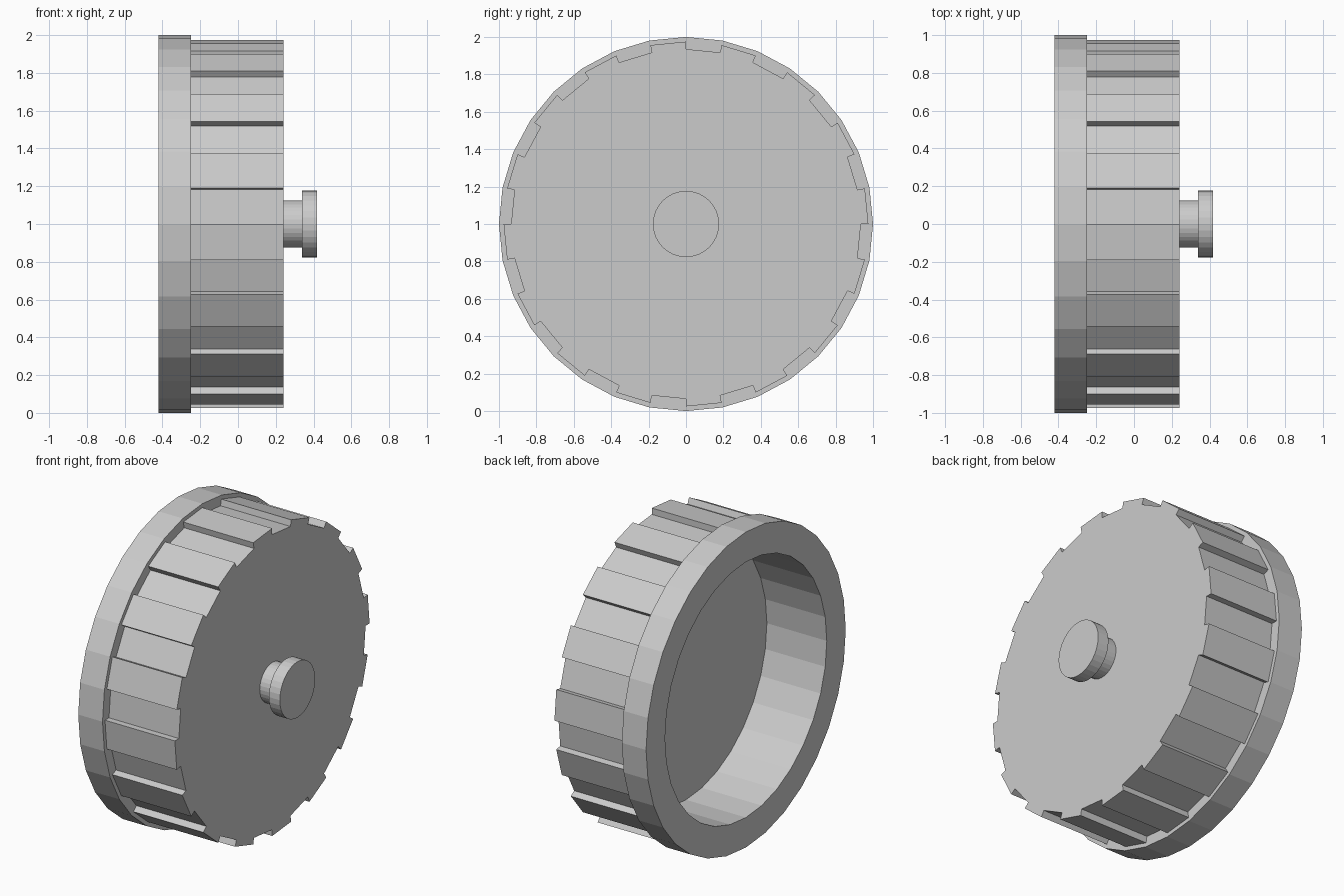
import bpy, bmesh
from math import sin, cos, pi

if "Cube" in bpy.data.objects:
    bpy.data.objects.remove(bpy.data.objects["Cube"])

N = 32          # sides of the round parts
CZ = 1.0        # height of the axle above the ground


def pt(bm, x, r, k):
    a = 2 * pi * k / N
    return bm.verts.new((x, r * cos(a), CZ + r * sin(a)))


def ring(bm, x, r):
    return [pt(bm, x, r, k) for k in range(N)]


def bridge(bm, a, b):
    n = len(a)
    for i in range(n):
        j = (i + 1) % n
        bm.faces.new((a[i], a[j], b[j], b[i]))


def finish(bm, name):
    bmesh.ops.recalc_face_normals(bm, faces=bm.faces)
    me = bpy.data.meshes.new(name)
    bm.to_mesh(me)
    bm.free()
    ob = bpy.data.objects.new(name, me)
    bpy.context.collection.objects.link(ob)
    return ob


def tooth_outline(bm, x, hi=0.975, lo=0.935):
    """Ring of alternating high and low segments."""
    out = []
    for k in range(N):
        r = lo if k % 2 else hi
        out += [pt(bm, x, r, k), pt(bm, x, r, (k + 1) % N)]
    return out


# Wheel: recess, flange and toothed drum in one closed shell
bm = bmesh.new()
recess = ring(bm, 0.0, 0.81)
rim_in = ring(bm, -0.42, 0.81)
rim_out = ring(bm, -0.42, 1.0)
flange = ring(bm, -0.25, 1.0)
bm.faces.new(recess)
for a, b in ((recess, rim_in), (rim_in, rim_out), (rim_out, flange)):
    bridge(bm, a, b)

# Drum with 16 teeth
back = tooth_outline(bm, -0.25)
front = tooth_outline(bm, 0.24)
bridge(bm, back, front)
bm.faces.new(front)

# Step from the flange to the teeth
for k in range(N):
    n = (k + 1) % N
    s, e = back[2 * k], back[2 * k + 1]
    if k % 2:
        loop = (flange[k], back[2 * k - 1], s, e, back[(2 * k + 2) % (2 * N)], flange[n])
    else:
        loop = (flange[k], s, e, flange[n])
    bm.faces.new(loop)
finish(bm, "toothed_wheel")

# Axle stub with a wider cap
bm = bmesh.new()
profile = [(0.24, 0.125), (0.34, 0.125), (0.34, 0.177), (0.417, 0.177)]
rings = [ring(bm, x, r) for x, r in profile]
for a, b in zip(rings, rings[1:]):
    bridge(bm, a, b)
bm.faces.new(rings[-1])
finish(bm, "axle_knob")
